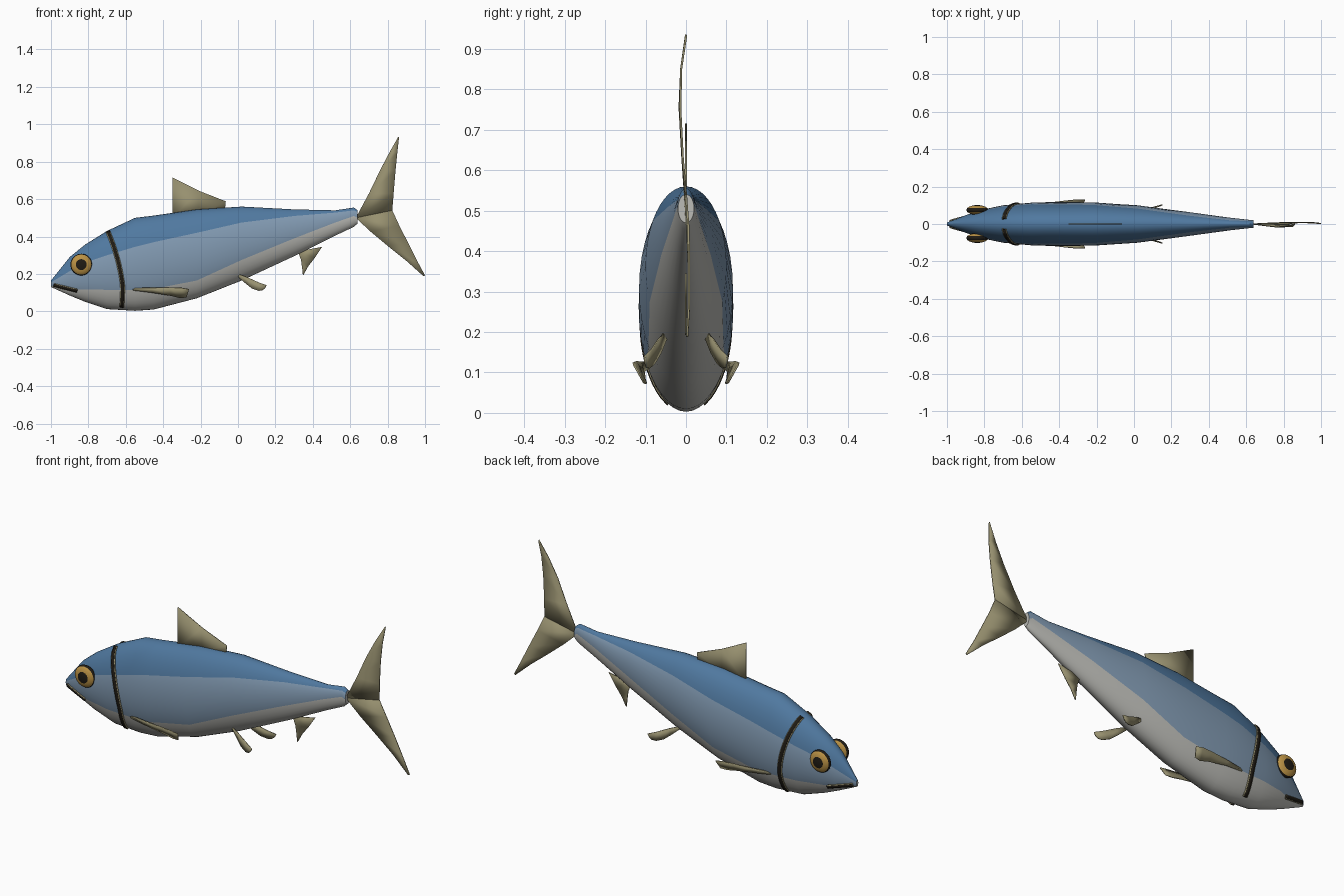
import bpy, bmesh, math
from mathutils import Vector

if "Cube" in bpy.data.objects:
    bpy.data.objects.remove(bpy.data.objects["Cube"])


def material(name, rgb):
    m = bpy.data.materials.new(name)
    m.diffuse_color = (*rgb, 1)
    m.use_nodes = True
    m.node_tree.nodes["Principled BSDF"].inputs["Base Color"].default_value = m.diffuse_color
    return m


BLUE = material("back blue", (.08, .19, .35))
MID = material("side grey blue", (.22, .32, .44))
PALE = material("belly pale grey", (.50, .50, .47))
FIN = material("fin olive tan", (.31, .28, .16))
GOLD = material("eye gold", (.50, .29, .06))
DARK = material("dark brown", (.014, .011, .007))

# Body stations: x, top z, bottom z, half width, belly line z, back line z
STATIONS = [
    (-1.0, .165, .130, .008, .137, .155), (-.90, .290, .085, .047, .115, .215),
    (-.82, .355, .052, .075, .118, .260), (-.70, .430, .012, .100, .115, .300),
    (-.55, .500, .003, .114, .115, .345), (-.45, .512, .010, .117, .120, .370),
    (-.22, .545, .070, .116, .165, .420), (.02, .560, .165, .100, .275, .475),
    (.30, .545, .295, .063, .390, .510), (.52, .540, .405, .033, .475, .528),
    (.62, .555, .452, .022, .510, .540), (.64, .540, .470, .020, .500, .530)]


def finish(name, bm, mats, mirror=False, thick=0, angle=40):
    bmesh.ops.recalc_face_normals(bm, faces=bm.faces)
    me = bpy.data.meshes.new(name)
    bm.to_mesh(me)
    bm.free()
    for m in mats:
        me.materials.append(m)
    ob = bpy.data.objects.new(name, me)
    bpy.context.collection.objects.link(ob)
    bpy.ops.object.select_all(action='DESELECT')
    ob.select_set(True)
    bpy.context.view_layer.objects.active = ob
    bpy.ops.object.shade_smooth_by_angle(angle=math.radians(angle))
    if thick:
        s = ob.modifiers.new("thickness", 'SOLIDIFY')
        s.thickness, s.offset = thick, 0
    if mirror:
        ob.modifiers.new("mirror", 'MIRROR').use_axis = (False, True, False)
    return ob


def station_at(x):
    for a, b in zip(STATIONS, STATIONS[1:]):
        if x <= b[0]:
            t = (x - a[0]) / (b[0] - a[0])
            return [p + (q - p) * t for p, q in zip(a, b)]
    return STATIONS[-1]


def on_skin(x, z, lift):
    """Point on the -y flank of the body, lifted outward."""
    _, top, bot, w, _, _ = station_at(x)
    c, h = (top + bot) / 2, (top - bot) / 2
    s = max(-.99, min(.99, (z - c) / h))
    cs = math.sqrt(1 - s * s)
    n = Vector((0, -cs / w, s / h)).normalized()
    return Vector((x, -w * cs, c + h * s)) + n * lift


# Body: elliptical rings whose vertices follow the two colour lines
bm = bmesh.new()
rings = []
N = 7
for x, top, bot, w, b1, b2 in STATIONS:
    c, h = (top + bot) / 2, (top - bot) / 2
    marks = [-math.pi / 2, math.asin((b1 - c) / h), math.asin((b2 - c) / h), math.pi / 2]
    half = [marks[k] + (marks[k + 1] - marks[k]) * i / N for k in range(3) for i in range(N)]
    half.append(math.pi / 2)
    pts = [(w * math.cos(t), c + h * math.sin(t)) for t in half]
    pts += [(-y, z) for y, z in pts[-2:0:-1]]
    rings.append([bm.verts.new((x, y, z)) for y, z in pts])
count = len(rings[0])
for a, b in zip(rings, rings[1:]):
    for i in range(count):
        j = (i + 1) % count
        f = bm.faces.new((a[i], a[j], b[j], b[i]))
        k = i if i < 3 * N else count - 1 - i
        f.material_index = k // N
for r in (rings[0], rings[-1]):
    bm.faces.new(r)
finish("body", bm, [PALE, MID, BLUE])


def fin(name, rows, mirror=False):
    """Thin sheet lofted between two edges given as pairs of points."""
    bm = bmesh.new()
    vs = [[bm.verts.new(p) for p in row] for row in rows]
    for a, b in zip(vs, vs[1:]):
        bm.faces.new((a[0], b[0], b[1], a[1]))
    finish(name, bm, [FIN], mirror, .005)


# Single fins on the centre line
fin("dorsal_fin", [((-.35, 0, .50), (-.35, 0, .715)), ((-.21, 0, .52), (-.21, 0, .645)),
                   ((-.07, 0, .545), (-.065, 0, .588))])
fin("anal_fin", [((.32, 0, .32), (.45, 0, .345)), ((.337, 0, .275), (.41, 0, .285)),
                 ((.343, 0, .23), (.375, 0, .24)), ((.347, 0, .192), (.352, 0, .198))])
fin("tail_upper_lobe", [((.63, 0, .50), (.825, 0, .54)), ((.70, -.009, .63), (.832, -.008, .63)),
                        ((.76, -.016, .755), (.842, -.014, .75)),
                        ((.81, -.012, .85), (.852, -.012, .85)), ((.858, 0, .935), (.861, 0, .93))])
fin("tail_lower_lobe", [((.63, 0, .50), (.825, 0, .54)), ((.71, .004, .425), (.862, .006, .46)),
                        ((.80, .008, .35), (.91, .008, .365)),
                        ((.90, .008, .27), (.955, .008, .275)), ((.992, .003, .188), (1, .003, .192))])

# Paired fins
fin("pectoral_fin", [((-.565, -.093, .125), (-.56, -.093, .112)),
                     ((-.46, -.112, .126), (-.46, -.104, .100)),
                     ((-.36, -.124, .127), (-.36, -.102, .084)),
                     ((-.30, -.130, .125), (-.31, -.098, .072)),
                     ((-.262, -.128, .118), (-.275, -.104, .075))], True)
fin("pelvic_fin", [((-.005, -.050, .202), (.0, -.048, .185)),
                   ((.05, -.068, .182), (.04, -.062, .150)),
                   ((.11, -.086, .155), (.075, -.078, .122)),
                   ((.152, -.102, .140), (.11, -.092, .110)),
                   ((.145, -.101, .125), (.13, -.097, .112))], True)


def ribbon(name, path, width, lift, mat):
    """Strip on the flank following a path of (x, z) points."""
    bm = bmesh.new()
    prev = None
    for i, (x, z) in enumerate(path):
        a, b = path[max(i - 1, 0)], path[min(i + 1, len(path) - 1)]
        d = Vector((b[0] - a[0], b[1] - a[1])).normalized() * width
        cur = [bm.verts.new(on_skin(x + s * d.y, z - s * d.x, lift)) for s in (-1, 0, 1)]
        if prev:
            for k in (0, 1):
                bm.faces.new((prev[k], cur[k], cur[k + 1], prev[k + 1]))
        prev = cur
    finish(name, bm, [mat], True, .006)


# Gill line and mouth, each a dark strip with a tan rim
gill = []
for i in range(25):
    t = i / 24
    gill.append((-.61 - .085 * (1 - t) ** 2.0 - .012 * max(0, t - .7) / .3, .425 - .40 * t))
mouth = [(-.985 + .125 * i / 8, .141 - .03 * i / 8) for i in range(9)]
for name, path, w in (("gill", gill, .012), ("mouth", mouth, .009)):
    ribbon(name + "_rim", path, w, .002, FIN)
    ribbon(name + "_line", path, w * .7, .005, DARK)

# Eyes: flattened globes with rim, gold iris and pupil rings
bm = bmesh.new()
bmesh.ops.create_uvsphere(bm, u_segments=32, v_segments=24, radius=1)
for f in bm.faces:
    r = math.hypot(*f.calc_center_median().xy)
    f.material_index = 1 if .55 < r < .90 else 0
for v in bm.verts:
    x, y, z = v.co
    v.co = (-.838 + .058 * x, -.075 - .026 * z, .25 + .058 * y)
finish("eyes", bm, [DARK, GOLD], True)
